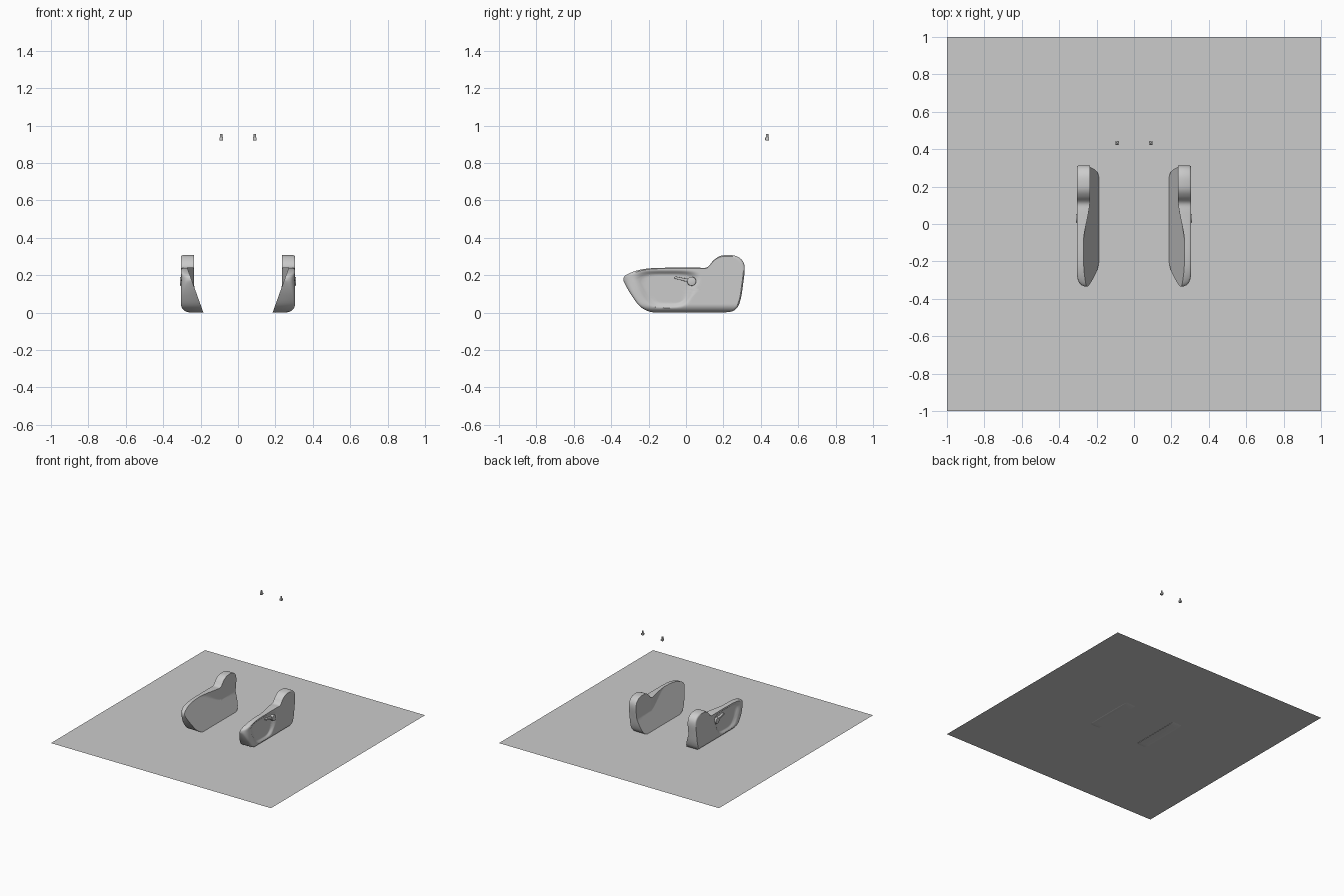
import bpy, bmesh, math
from mathutils import Vector

if "Cube" in bpy.data.objects:
    bpy.data.objects.remove(bpy.data.objects["Cube"])


def smoothstep(a, b, v):
    t = max(0.0, min(1.0, (v - a) / (b - a)))
    return t * t * (3 - 2 * t)


def finish(name, bm, angle=35, mirror=True):
    bmesh.ops.recalc_face_normals(bm, faces=bm.faces[:])
    me = bpy.data.meshes.new(name)
    bm.to_mesh(me)
    bm.free()
    ob = bpy.data.objects.new(name, me)
    bpy.context.collection.objects.link(ob)
    bpy.ops.object.select_all(action='DESELECT')
    ob.select_set(True)
    bpy.context.view_layer.objects.active = ob
    bpy.ops.object.shade_smooth_by_angle(angle=math.radians(angle))
    if mirror:
        ob.modifiers.new("mirror", 'MIRROR').use_axis[0] = True
    return ob


# side outline of the trim, as (y, z)
OUTLINE = [(-.335, .18), (-.317, .203), (-.25, .228), (-.17, .238), (-.05, .24), (.06, .24),
           (.112, .242), (.145, .277), (.175, .299), (.21, .307), (.262, .304), (.3, .28),
           (.314, .235), (.305, .15), (.292, .07), (.27, .022), (.23, .003), (.12, 0),
           (0, 0), (-.12, 0), (-.19, .004), (-.245, .032), (-.29, .09), (-.325, .15)]


def smooth_loop(pts, steps):
    n, out = len(pts), []
    for i in range(n):
        p0, p1, p2, p3 = [Vector(pts[(i + k) % n]) for k in (-1, 0, 1, 2)]
        for s in range(steps):
            t = s / steps
            q = .5 * (2 * p1 + (p2 - p0) * t + (2 * p0 - 5 * p1 + 4 * p2 - p3) * t * t
                      + (3 * p1 - p0 - 3 * p2 + p3) * t ** 3)
            out.append(Vector((q.x, max(q.y, 0))))
    return out


def inner_x(y, z):
    # leaning inner wall that turns upright near the top
    cap = .272 - .037 * smoothstep(-.12, .14, y)
    return min(.185 + .36 * z, cap)


def outer_x(y, z):
    x = .305
    # rounded lower edge and rounded nose
    for t, r in (((.045 - z) / .045, .05), ((-.265 - y) / .072, .045)):
        t = max(0.0, min(1.0, t))
        x -= r * (1 - math.sqrt(1 - t * t))
    # shallow recess in the front part
    hw = .1375 + .43 * (z - .125)
    d = (abs((y + .1) / max(hw, .03)) ** 4 + abs((z - .125) / .092) ** 4) ** .25
    x -= .018 * (1 - smoothstep(.82, 1.12, d))
    return max(x, inner_x(y, z) + .012)


# side trim: concentric rings on both faces, joined around the rim
bm = bmesh.new()
loop, centre = smooth_loop(OUTLINE, 5), Vector((.1, .12))
scales = [.985, .965] + [.93 - .045 * i for i in range(20)]
specs = [(s, 'in') for s in reversed(scales)] + [(1, 'in'), (1, 'rim'), (.985, 'soft')]
specs += [(s, 'out') for s in scales[1:]]
rings = []
for s, kind in specs:
    ring = []
    for p in loop:
        q = centre + (p - centre) * s
        x = inner_x(*q) if kind == 'in' else outer_x(*q)
        x -= {'rim': .010, 'soft': .003}.get(kind, 0)
        ring.append(bm.verts.new((x, q.x, q.y)))
    rings.append(ring)
n = len(loop)
for a, b in zip(rings, rings[1:]):
    for i in range(n):
        j = (i + 1) % n
        bm.faces.new((a[i], a[j], b[j], b[i]))
bm.faces.new(rings[0])
bm.faces.new(rings[-1])
finish("side_trim", bm)


def extrude_profile(bm, pts, x0, x1, bevel):
    # flat (y, z) shape pushed out along x with a softened rim
    f = bm.faces.new([bm.verts.new((x0, y, z)) for y, z in pts])
    ext = bmesh.ops.extrude_face_region(bm, geom=[f])["geom"]
    top = [g for g in ext if isinstance(g, bmesh.types.BMVert)]
    bmesh.ops.translate(bm, verts=top, vec=(x1 - x0, 0, 0))
    edges = [e for e in bm.edges if all(v in top for v in e.verts)]
    bmesh.ops.bevel(bm, geom=edges, offset=bevel, segments=2, affect='EDGES', profile=.5)


# recline lever: round hub
bm = bmesh.new()
extrude_profile(bm, [(.03 + .024 * math.cos(k * math.tau / 32), .167 + .024 * math.sin(k * math.tau / 32))
                     for k in range(32)], .27, .31, .003)
finish("lever_hub", bm)

# recline lever: handle
bm = bmesh.new()
extrude_profile(bm, [(.025, .158), (.025, .180), (-.01, .184), (-.055, .193), (-.065, .19),
                     (-.064, .182), (-.03, .174)], .275, .305, .002)
finish("lever_handle", bm)


# headrest post guides: small block with a thin round stem
bm = bmesh.new()
geo = bmesh.ops.create_cube(bm, size=1)
for v in geo["verts"]:
    v.co = Vector((.09 + v.co.x * .019, .434 + v.co.y * .022, .928 + v.co.z * .016))
bmesh.ops.bevel(bm, geom=bm.edges[:], offset=.003, segments=2, affect='EDGES', profile=.5)
stem = bmesh.ops.create_cone(bm, cap_ends=True, segments=16, radius1=.006, radius2=.006, depth=.022)
bmesh.ops.translate(bm, verts=stem["verts"], vec=(.09, .434, .943))
finish("headrest_guide", bm)

# floor sheet
bm = bmesh.new()
bmesh.ops.create_grid(bm, x_segments=1, y_segments=1, size=1)
bmesh.ops.translate(bm, verts=bm.verts[:], vec=(0, 0, .004))
finish("floor_sheet", bm, mirror=False)
